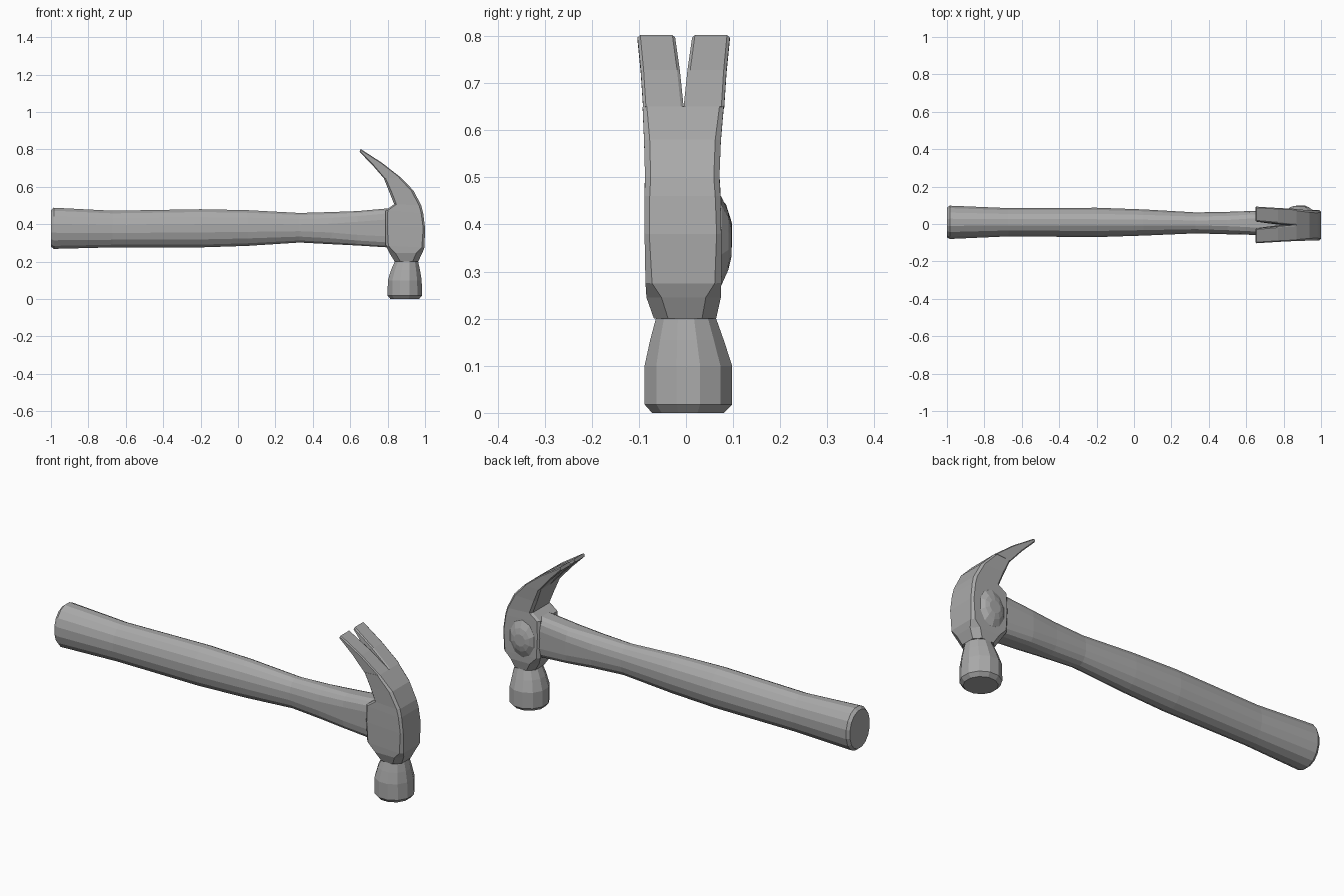
import bpy, bmesh, math
from mathutils import Vector

cube = bpy.data.objects.get("Cube")
if cube:
    bpy.data.objects.remove(cube, do_unlink=True)

grey = bpy.data.materials.new("plain grey")
grey.use_nodes = True
grey.diffuse_color = (0.4, 0.4, 0.4, 1)
shader = grey.node_tree.nodes["Principled BSDF"]
shader.inputs["Base Color"].default_value = grey.diffuse_color
shader.inputs["Roughness"].default_value = 0.7


def loft(name, rings):
    """Skin a list of equal-length rings of points and cap both ends."""
    bm = bmesh.new()
    rows = [[bm.verts.new(p) for p in ring] for ring in rings]
    for a, b in zip(rows, rows[1:]):
        for i in range(len(a)):
            j = (i + 1) % len(a)
            bm.faces.new((a[i], a[j], b[j], b[i]))
    bm.faces.new(rows[0])
    bm.faces.new(rows[-1])
    bmesh.ops.recalc_face_normals(bm, faces=bm.faces)
    mesh = bpy.data.meshes.new(name)
    bm.to_mesh(mesh)
    bm.free()
    mesh.materials.append(grey)
    obj = bpy.data.objects.new(name, mesh)
    bpy.context.collection.objects.link(obj)
    return obj


def oval(lo_a, hi_a, lo_b, hi_b, sides, power=1.0):
    """Points of an oval between two ranges; a power below 1 squares it off."""
    pts = []
    for i in range(sides):
        t = 2 * math.pi * (i + 0.5) / sides
        c, s = math.cos(t), math.sin(t)
        c = math.copysign(abs(c) ** power, c) / math.cos(math.pi / sides) ** power
        s = math.copysign(abs(s) ** power, s) / math.cos(math.pi / sides) ** power
        pts.append(((lo_a + hi_a) / 2 + c * (hi_a - lo_a) / 2,
                    (lo_b + hi_b) / 2 + s * (hi_b - lo_b) / 2))
    return pts


def slab(inner, outer, y0, y1, cut):
    """Chamfered rectangle from an inner to an outer (x, z) point."""
    a, b = Vector((inner[0], 0, inner[1])), Vector((outer[0], 0, outer[1]))
    d = (b - a).normalized()
    u = d * min(cut, (b - a).length * 0.3)
    return [p + Vector((0, y, 0)) for p, y in (
        (a + u, y0), (b - u, y0), (b, y0 + cut), (b, y1 - cut),
        (b - u, y1), (a + u, y1), (a, y1 - cut), (a, y0 + cut))]


# Handle: x, y range, z range, squareness
handle = [
    (-1.0, -.072, .088, .28, .475, .95),
    (-.985, -.08, .098, .268, .488, .95),
    (-.67, -.066, .085, .276, .472, .95),
    (-.2, -.07, .087, .276, .48, .95),
    (.05, -.062, .078, .284, .475, .95),
    (.33, -.05, .062, .302, .46, .9),
    (.5, -.055, .065, .293, .465, .8),
    (.64, -.058, .07, .286, .47, .6),
    (.83, -.06, .066, .274, .487, .5),
]
loft("handle", [[(x, y, z) for y, z in oval(y0, y1, z0, z1, 16, p)]
                for x, y0, y1, z0, z1, p in handle])

# Striking face and neck: z, x range, y range
poll = [
    (0, .815, .968, -.072, .08),
    (.018, .8, .984, -.088, .098),
    (.1, .801, .982, -.088, .098),
    (.155, .818, .973, -.076, .08),
    (.2, .838, .963, -.064, .064),
    (.22, .838, .963, -.064, .064),
]
loft("striking_poll", [[(x, y, z) for x, y in oval(x0, x1, y0, y1, 12)]
                       for z, x0, x1, y0, y1 in poll])

# Head body, rising and curving back towards the claw
body = [
    ((.838, .2), (.963, .2), -.068, .064, .03),
    ((.81, .245), (.985, .245), -.084, .074, .032),
    ((.79, .285), (.997, .275), -.086, .075, .014),
    ((.788, .39), (1.0, .38), -.088, .075, .01),
    ((.79, .475), (.99, .46), -.088, .073, .011),
    ((.835, .507), (.98, .5), -.087, .071, .012),
    ((.808, .575), (.938, .58), -.089, .074, .012),
    ((.78, .645), (.87, .65), -.092, .08, .009),
]
loft("head_body", [slab(*ring) for ring in body])

# Two claw tines separated by a V notch
claw = [
    ((.78, .645), (.87, .65), .086, 0),
    ((.715, .72), (.77, .728), .091, .008),
    ((.65, .786), (.656, .802), .098, .018),
]
for name, side in (("front_claw_tine", -1), ("back_claw_tine", 1)):
    loft(name, [slab(i, o, *sorted((side * far - .005, side * near - .005)), .006)
                for i, o, far, near in claw])

# Raised cheek on the back of the head: y, half width, half height
cheek = [(.06, .075, .1), (.075, .068, .09), (.09, .05, .058), (.097, .03, .03)]
loft("back_cheek", [[(x, y, z) for x, z in oval(.885 - w, .885 + w, .365 - h, .365 + h, 10)]
                    for y, w, h in cheek])
